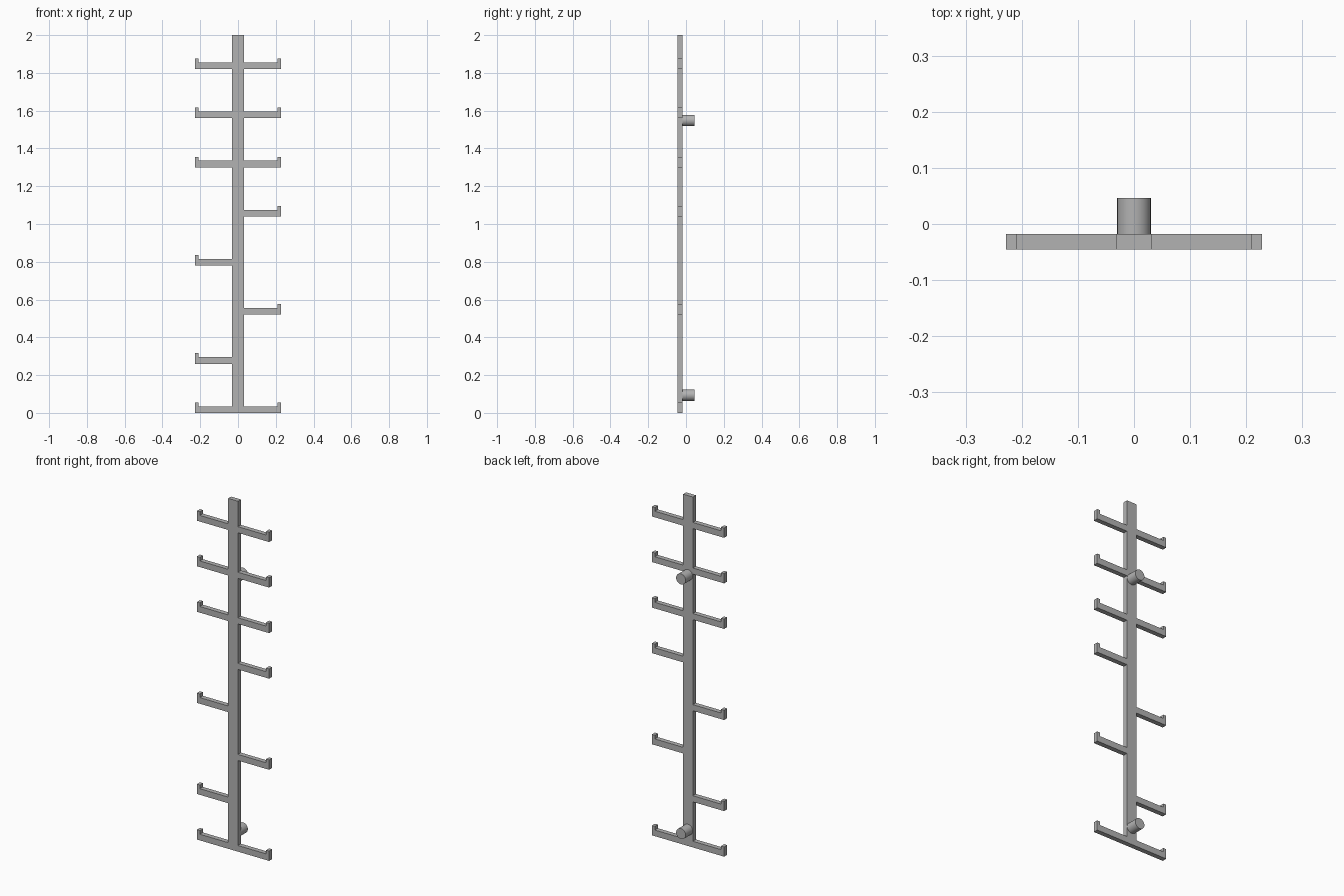
import bpy, bmesh, math

cube = bpy.data.objects.get("Cube")
if cube:
    bpy.data.objects.remove(cube, do_unlink=True)

HEIGHT, FRONT, PLATE_BACK, BACK = 2.0, -0.045, -0.018, 0.046
SPINE, REACH, LIP = 0.031, 0.228, 0.209      # half widths
ARM, TIP, PITCH = 0.035, 0.056, 0.26         # arm thickness, lip height, arm spacing

grey = bpy.data.materials.new("grey metal")
grey.use_nodes = True
colour = (0.45, 0.45, 0.45, 1)
grey.diffuse_color = colour
grey.node_tree.nodes["Principled BSDF"].inputs["Base Color"].default_value = colour


def add_object(name, bm):
    mesh = bpy.data.meshes.new(name)
    bmesh.ops.recalc_face_normals(bm, faces=bm.faces)
    bm.to_mesh(mesh)
    bm.free()
    mesh.materials.append(grey)
    obj = bpy.data.objects.new(name, mesh)
    bpy.context.collection.objects.link(obj)
    return obj


def side_outline(levels):
    """Upward profile of one side of the rack, with a hooked arm at each level."""
    points = [] if 0 in levels else [(SPINE, 0)]
    for level in levels:
        z = level * PITCH
        if level:
            points.append((SPINE, z))
        points += [(REACH, z), (REACH, z + TIP), (LIP, z + TIP),
                   (LIP, z + ARM), (SPINE, z + ARM)]
    return points + [(SPINE, HEIGHT)]


# Flat hook rack: one outline, extruded to the plate thickness
left_side = side_outline([0, 2, 4, 5, 6, 7])
right_side = side_outline([0, 1, 3, 5, 6, 7])
outline = left_side + [(-x, z) for x, z in reversed(right_side)]
bm = bmesh.new()
face = bm.faces.new([bm.verts.new((x, FRONT, z)) for x, z in outline])
extruded = bmesh.ops.extrude_face_region(bm, geom=[face])["geom"]
for v in extruded:
    if isinstance(v, bmesh.types.BMVert):
        v.co.y = PLATE_BACK
bmesh.ops.triangulate(bm, faces=[f for f in bm.faces if len(f.verts) > 4])
add_object("hook_rack", bm)

# Round wall mounts on the back
for name, z in (("lower_wall_mount", 0.094), ("upper_wall_mount", 1.548)):
    bm = bmesh.new()
    bmesh.ops.create_cone(bm, cap_ends=True, segments=32, radius1=0.03,
                          radius2=0.03, depth=BACK - PLATE_BACK)
    mount = add_object(name, bm)
    mount.rotation_euler.x = math.pi / 2
    mount.location = (0, (BACK + PLATE_BACK) / 2, z)
    bpy.ops.object.select_all(action="DESELECT")
    mount.select_set(True)
    bpy.context.view_layer.objects.active = mount
    bpy.ops.object.shade_smooth_by_angle(angle=math.radians(35))
